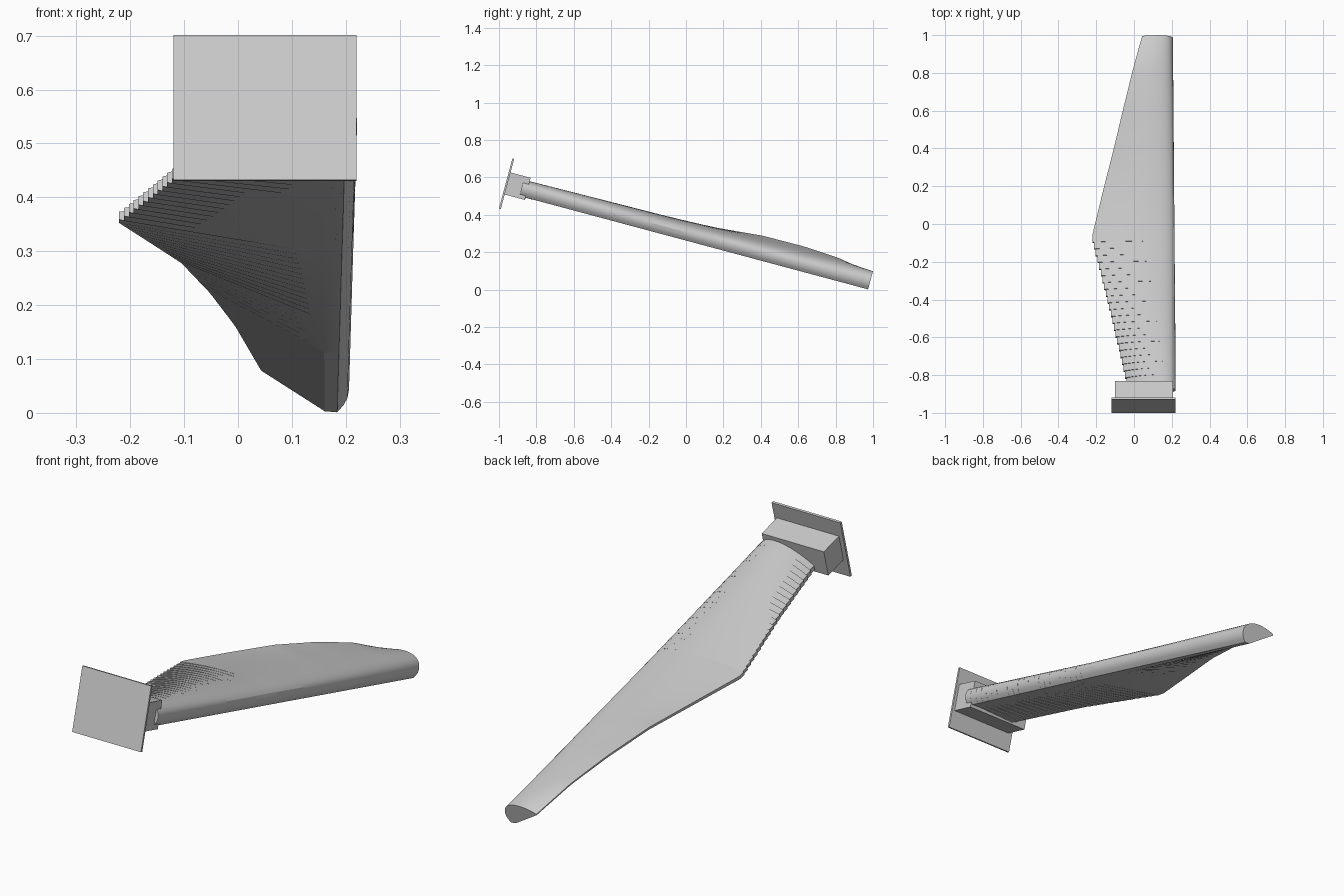
import bpy, bmesh, math
from mathutils import Matrix, Vector

cube = bpy.data.objects.get("Cube")
if cube:
    bpy.data.objects.remove(cube, do_unlink=True)

grey = bpy.data.materials.new("light_grey")
grey.use_nodes = True
colour = (0.6, 0.6, 0.6, 1)
grey.diffuse_color = colour
grey.node_tree.nodes["Principled BSDF"].inputs["Base Color"].default_value = colour

# Everything is built along the span (local y), then tipped down towards the tip
TILT = Matrix.Rotation(math.radians(-15), 4, "X")


def finish(name, bm):
    bmesh.ops.transform(bm, matrix=TILT, verts=bm.verts)
    bmesh.ops.recalc_face_normals(bm, faces=bm.faces)
    mesh = bpy.data.meshes.new(name)
    bm.to_mesh(mesh)
    bm.free()
    mesh.materials.append(grey)
    obj = bpy.data.objects.new(name, mesh)
    bpy.context.collection.objects.link(obj)
    return obj


def box(name, low, high):
    low, high = Vector(low), Vector(high)
    bm = bmesh.new()
    place = Matrix.Translation((low + high) / 2) @ Matrix.Diagonal((*(high - low), 1))
    bmesh.ops.create_cube(bm, size=1, matrix=place)
    return finish(name, bm)


# Root mounting: flange plate and block
box("flange_plate", (-0.12, -1.078, 0.159), (0.22, -1.068, 0.437))
box("root_block", (-0.10, -1.069, 0.24), (0.207, -0.957, 0.362))

# Trailing edge along the span: span, x, height
ROOT, WIDEST, TIP = -0.99, -0.17, 0.94
EDGE = [(ROOT, -0.03, 0.27), (-0.6, -0.12, 0.31), (WIDEST, -0.225, 0.337),
        (0.08, -0.165, 0.362), (0.32, -0.105, 0.384), (0.55, -0.052, 0.386),
        (0.75, -0.005, 0.374), (TIP, 0.043, 0.338)]


def trailing(s):
    for a, b in zip(EDGE, EDGE[1:]):
        if s <= b[0]:
            break
    f = (s - a[0]) / (b[0] - a[0])
    return a[1] + f * (b[1] - a[1]), a[2] + f * (b[2] - a[2])


def section(s):
    """Aerofoil outline at one span position, as (x, height) pairs."""
    f = (s - ROOT) / (TIP - ROOT)
    xt, ht = trailing(s)
    xl = 0.221 - 0.015 * f
    thick = 0.022 - 0.017 * f
    under = [(xl - 0.003, 0.28), (xl - 0.01, 0.267), (xl - 0.022, 0.253),
             (xl - 0.065 + 0.02 * f, 0.255), (xt, ht - thick)]
    ctrl = [(xt, ht), (xt + 0.45 * (xl - xt), 0.365), (xl, 0.36), (xl, 0.297)]
    top = []
    for i in range(15):
        t = i / 14
        w = ((1 - t) ** 3, 3 * t * (1 - t) ** 2, 3 * t * t * (1 - t), t ** 3)
        top.append(tuple(sum(k * p[j] for k, p in zip(w, ctrl)) for j in (0, 1)))
    return under + top


# Blade: stepped slabs up to the widest chord, then a smooth taper to the tip
SLABS = 53
spans = [ROOT + (TIP - ROOT) * i / SLABS for i in range(SLABS + 1)]
stations = []
for a, b in zip(spans, spans[1:]):
    stations.append((a, a))
    if b < WIDEST:
        stations.append((b, a))
stations.append((TIP, TIP))

bm = bmesh.new()
rings = [[bm.verts.new((x, pos, h)) for x, h in section(shape)]
         for pos, shape in stations]
n = len(rings[0])
for r, q in zip(rings, rings[1:]):
    for i in range(n):
        j = (i + 1) % n
        bm.faces.new((r[i], r[j], q[j], q[i]))
bm.faces.new(rings[0])
bm.faces.new(rings[-1])
blade = finish("blade", bm)

bpy.ops.object.select_all(action="DESELECT")
blade.select_set(True)
bpy.context.view_layer.objects.active = blade
bpy.ops.object.shade_smooth_by_angle(angle=math.radians(25))
